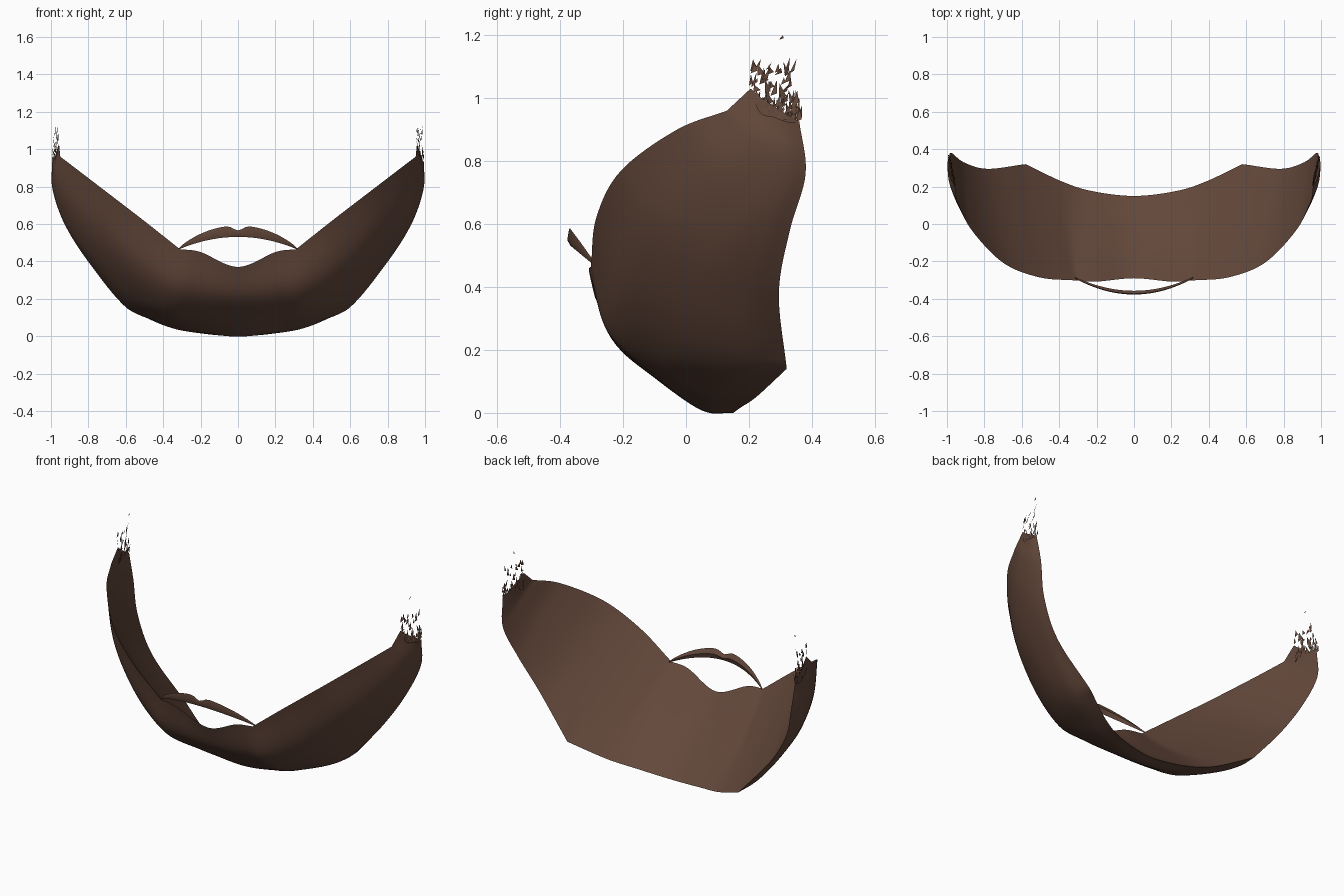
import bpy, math, random
from mathutils import Vector

if "Cube" in bpy.data.objects:
    bpy.data.objects.remove(bpy.data.objects["Cube"])

random.seed(4)
brown = bpy.data.materials.new("dark brown hair")
brown.diffuse_color = (0.125, 0.064, 0.043, 1)
brown.use_nodes = True
brown.node_tree.nodes["Principled BSDF"].inputs["Base Color"].default_value = brown.diffuse_color


def make(name, verts, faces):
    me = bpy.data.meshes.new(name)
    me.from_pydata([tuple(v) for v in verts], [], faces)
    me.materials.append(brown)
    ob = bpy.data.objects.new(name, me)
    bpy.context.collection.objects.link(ob)
    return ob


def smooth(ob):
    bpy.ops.object.select_all(action='DESELECT')
    ob.select_set(True)
    bpy.context.view_layer.objects.active = ob
    bpy.ops.object.shade_smooth_by_angle(angle=math.radians(45))


def spline(pts, n, corners=()):
    """Catmull-Rom curve through pts, n steps per span, broken at corner indices."""
    stops = [0, *corners, len(pts) - 1]
    out = []
    for s, e in zip(stops, stops[1:]):
        q = pts[s:e + 1]
        p = [2 * q[0] - q[1]] + q + [2 * q[-1] - q[-2]]
        for i in range(1, len(p) - 2):
            a, b, c, d = p[i - 1:i + 3]
            for k in range(n):
                t = k / n
                out.append(0.5 * (2 * b + (c - a) * t + (2 * a - 5 * b + 4 * c - d) * t * t
                                  + (3 * b - a - 3 * c + d) * t ** 3))
    return out + [pts[-1]]


def grid_faces(rows, cols, flip=False):
    f = [(i * cols + j, (i + 1) * cols + j, (i + 1) * cols + j + 1, i * cols + j + 1)
         for i in range(rows - 1) for j in range(cols - 1)]
    return [q[::-1] for q in f] if flip else f


# Beard: cross-sections from chin to sideburn, each from upper edge to back edge
sections = [
    [(0, -.29, .37), (0, -.225, .22), (0, -.105, .115), (0, .05, .008), (0, .15, 0)],
    [(.2, -.308, .45), (.22, -.245, .25), (.22, -.11, .125), (.22, .05, .038), (.22, .175, .018)],
    [(.31, -.302, .465), (.36, -.243, .275), (.39, -.095, .145), (.39, .07, .08), (.38, .225, .052)],
    [(.506, -.285, .62), (.572, -.185, .40), (.598, -.01, .24), (.598, .165, .16), (.58, .32, .14)],
    [(.70, -.207, .769), (.77, -.09, .587), (.797, .055, .457), (.798, .19, .40), (.785, .295, .38)],
    [(.87, -.03, .899), (.918, .07, .747), (.93, .175, .647), (.927, .26, .60), (.91, .33, .58)],
    [(.95, .13, .96), (.982, .2, .87), (.992, .27, .81), (.99, .33, .78), (.975, .38, .76)],
    [(.957, .205, 1.03), (.975, .235, .955), (.988, .28, .94), (.995, .32, .925), (.99, .36, .925)],
]
sections = [[Vector(p) for p in s] for s in sections]
left = [[Vector((-p.x, p.y, p.z)) for p in s] for s in sections[:0:-1]]
# mouth corners and sideburns are sharp on the upper edge, the jaw corner on the back edge
corners = [(1, 5, 9, 13), (), (), (), (4, 10)]
cross = [spline(list(c), 8, k) for c, k in zip(zip(*(left + sections)), corners)]
rows = [spline(list(r), 8) for r in zip(*cross)]
R, C = len(rows), len(rows[0])
smooth(make("beard_outer", [p for r in rows for p in r], grid_faces(R, C)))

# Nearly flat inner face between the upper and the back edge
inner = []
for r in rows:
    for j, p in enumerate(r):
        inner.append(r[0].lerp(r[-1], j / (C - 1)).lerp(p, 0.12))
smooth(make("beard_inner", inner, grid_faces(R, C, True)))

# Moustache: thin crescent bowed forward
N = 32
verts = []
for i in range(N + 1):
    x = -0.315 + 0.63 * i / N
    s = min(1, abs(x) / 0.315)
    bow = 1 - s * s
    low = 0.465 + 0.066 * bow
    top = 0.472 + 0.120 * bow ** 0.9 - 0.026 * math.exp(-(x / 0.035) ** 2)
    y = -0.287 - 0.08 * bow
    half = 0.004 + 0.006 * bow
    m = (low + top) / 2
    verts += [Vector((x, y, low)), Vector((x, y - half, m)),
              Vector((x, y - half * .6, top)), Vector((x, y + half, m))]
faces = [(i * 4 + j, (i + 1) * 4 + j, (i + 1) * 4 + (j + 1) % 4, i * 4 + (j + 1) % 4)
         for i in range(N) for j in range(4)]
faces += [(0, 1, 2, 3), (N * 4 + 3, N * 4 + 2, N * 4 + 1, N * 4)]
smooth(make("moustache", verts, faces))

# Ragged hair wisps at the top of each sideburn, denser towards the root
for side, name in ((-1, "left_wisps"), (1, "right_wisps")):
    verts, faces = [], []
    for i in range(60):
        y = random.uniform(0.205, 0.36)
        rise = random.random() ** 2.2
        z = 0.925 + rise * (0.17 if y < 0.34 else 0.06)
        x = 0.957 + 0.2 * (y - 0.2) + random.uniform(-.005, .005)
        w, h = random.uniform(.012, .024), random.uniform(.02, .05)
        k = len(verts)
        verts += [(side * x, y - w / 2, z), (side * (x + .003), y + w / 2, z + .008),
                  (side * (x - .003), y + random.uniform(-.012, .018), z + h)]
        faces.append((k, k + 1, k + 2))
    k = len(verts)
    verts += [(side * .952, .295, 1.185), (side * .952, .31, 1.19), (side * .952, .308, 1.2)]
    faces.append((k, k + 1, k + 2))
    make(name, verts, faces)
